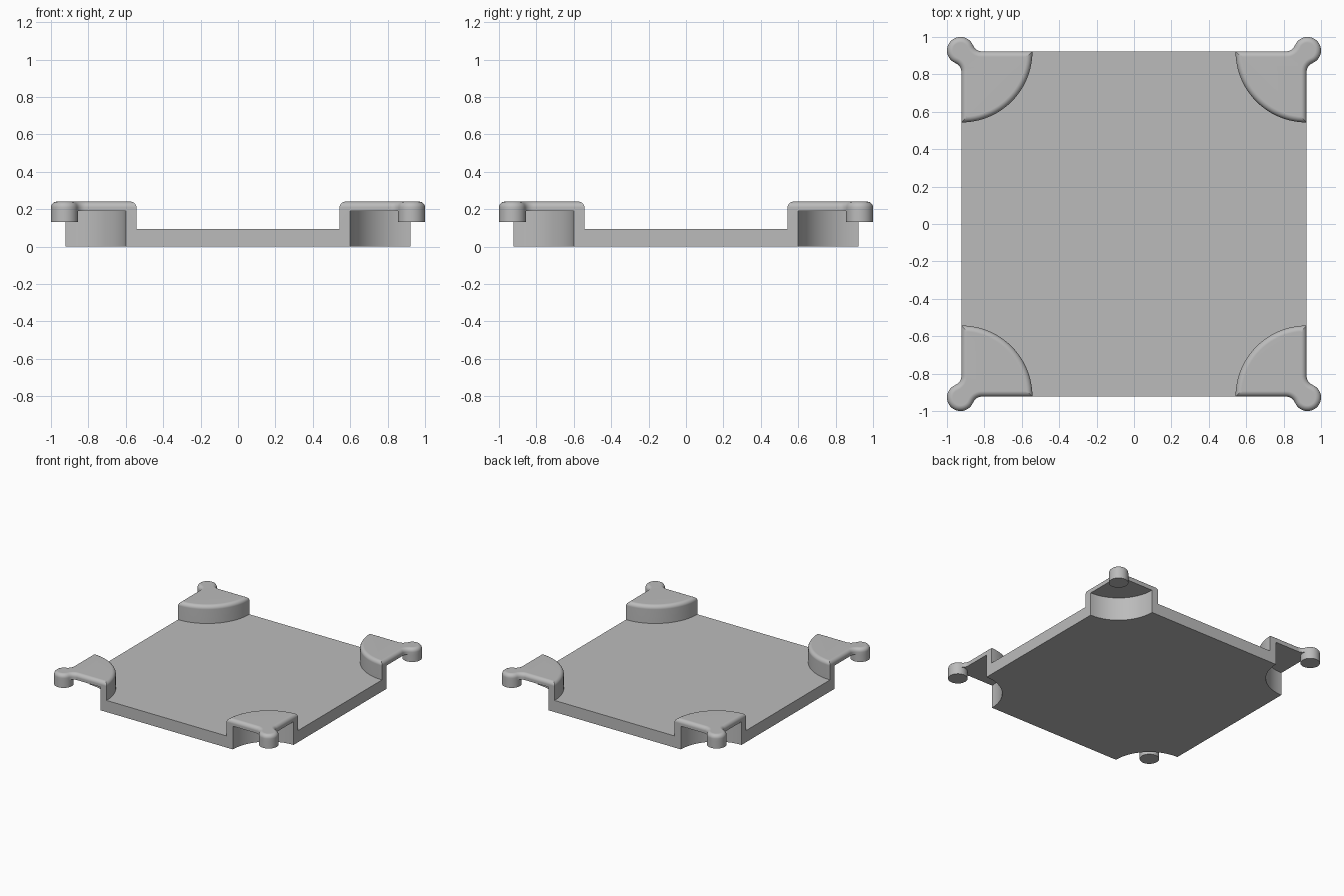
import bpy
import bmesh
from math import sin, cos, atan2, sqrt, pi
from mathutils import Vector

cube = bpy.data.objects.get("Cube")
if cube:
    bpy.data.objects.remove(cube, do_unlink=True)

HALF = 0.923                            # half width of the plate
R_IN, R_OUT = 0.323, 0.38               # corner pocket and corner cap radii
Z_PLATE, Z_POCKET, Z_TOP, Z_KNOB = 0.095, 0.19, 0.24, 0.13
C, R_KNOB, FILLET = -0.0045, 0.0725, 0.05   # knob centre, measured in from the corner
ROUND = 0.03


def arc(cx, cy, r, a, b, n):
    return [(cx + r * cos(a + (b - a) * i / n), cy + r * sin(a + (b - a) * i / n))
            for i in range(n + 1)]


# Plan curves of one corner: u and v run inward along the two plate edges
inner = arc(0, 0, R_IN, 0, pi / 2, 24)
outer = arc(0, 0, R_OUT, 0, pi / 2, 24)
uf = C + sqrt((R_KNOB + FILLET) ** 2 - (FILLET + C) ** 2)
tangent = atan2(-FILLET - C, uf - C)
fillet_u = arc(uf, -FILLET, FILLET, pi / 2, tangent + pi, 6)
fillet_v = [(v, u) for u, v in reversed(fillet_u)]
knob_out = arc(C, C, R_KNOB, tangent, pi / 2 - tangent - 2 * pi, 24)
knob_in = arc(C, C, R_KNOB, pi / 2 - tangent, tangent, 12)

bm = bmesh.new()


def place(p, z, corner):
    return Vector((corner[0] * (HALF - p[0]), corner[1] * (HALF - p[1]), z))


def face(points):
    return bm.faces.new([bm.verts.new(p) for p in points])


def strip(path, z0, z1, corner):
    for a, b in zip(path, path[1:]):
        face([place(a, z0, corner), place(b, z0, corner),
              place(b, z1, corner), place(a, z1, corner)])


corners = [(1, 1), (-1, 1), (-1, -1), (1, -1)]

# Corner caps, pockets and knobs
for c in corners:
    strip(inner, 0, Z_POCKET, c)
    strip(outer, Z_PLATE, Z_TOP, c)
    for curve in (fillet_u, knob_out, fillet_v):
        strip(curve, Z_POCKET, Z_TOP, c)
    strip(knob_out, Z_KNOB, Z_POCKET, c)
    strip(knob_in, Z_KNOB, Z_POCKET, c)
    rim = fillet_u + knob_out[1:] + fillet_v[1:]
    face([place(p, Z_TOP, c) for p in rim + outer[::-1]])
    under = fillet_u + knob_in[::-1][1:] + fillet_v[1:]
    face([place(p, Z_POCKET, c) for p in under + inner[::-1]])
    face([place(p, Z_KNOB, c) for p in knob_out + knob_in[1:-1]])

# Plate top and bottom
for curve, z in ((inner, 0), (outer, Z_PLATE)):
    loop = []
    for c in corners:
        path = curve[::-1] if c[0] * c[1] > 0 else curve
        loop += [place(p, z, c) for p in path]
    face(loop)

# Stepped side walls
step = [(R_IN, 0), (R_IN, Z_POCKET), (uf, Z_POCKET), (uf, Z_TOP),
        (R_OUT, Z_TOP), (R_OUT, Z_PLATE)]
for side in (1, -1):
    face([place((u, 0), z, (1, side)) for u, z in step]
         + [place((u, 0), z, (-1, side)) for u, z in reversed(step)])
    face([place((0, u), z, (side, 1)) for u, z in step]
         + [place((0, u), z, (side, -1)) for u, z in reversed(step)])

# Weld and round the top rims
bmesh.ops.remove_doubles(bm, verts=bm.verts[:], dist=0.0002)
bmesh.ops.recalc_face_normals(bm, faces=bm.faces[:])
rims = [e for e in bm.edges if all(v.co.z > Z_TOP - 0.001 for v in e.verts)]
bmesh.ops.bevel(bm, geom=rims, offset=ROUND, offset_type='OFFSET', segments=5,
                profile=0.5, affect='EDGES', clamp_overlap=False)

mesh = bpy.data.meshes.new("corner_tray")
bm.to_mesh(mesh)
bm.free()
tray = bpy.data.objects.new("corner_tray", mesh)
bpy.context.collection.objects.link(tray)

# Plain grey material
grey = bpy.data.materials.new("grey")
grey.use_nodes = True
color = (0.5, 0.5, 0.5, 1)
grey.diffuse_color = color
grey.node_tree.nodes["Principled BSDF"].inputs["Base Color"].default_value = color
mesh.materials.append(grey)

bpy.ops.object.select_all(action='DESELECT')
tray.select_set(True)
bpy.context.view_layer.objects.active = tray
bpy.ops.object.shade_smooth_by_angle(angle=pi / 6)
normals = tray.modifiers.new("even_normals", 'WEIGHTED_NORMAL')
normals.keep_sharp = True
